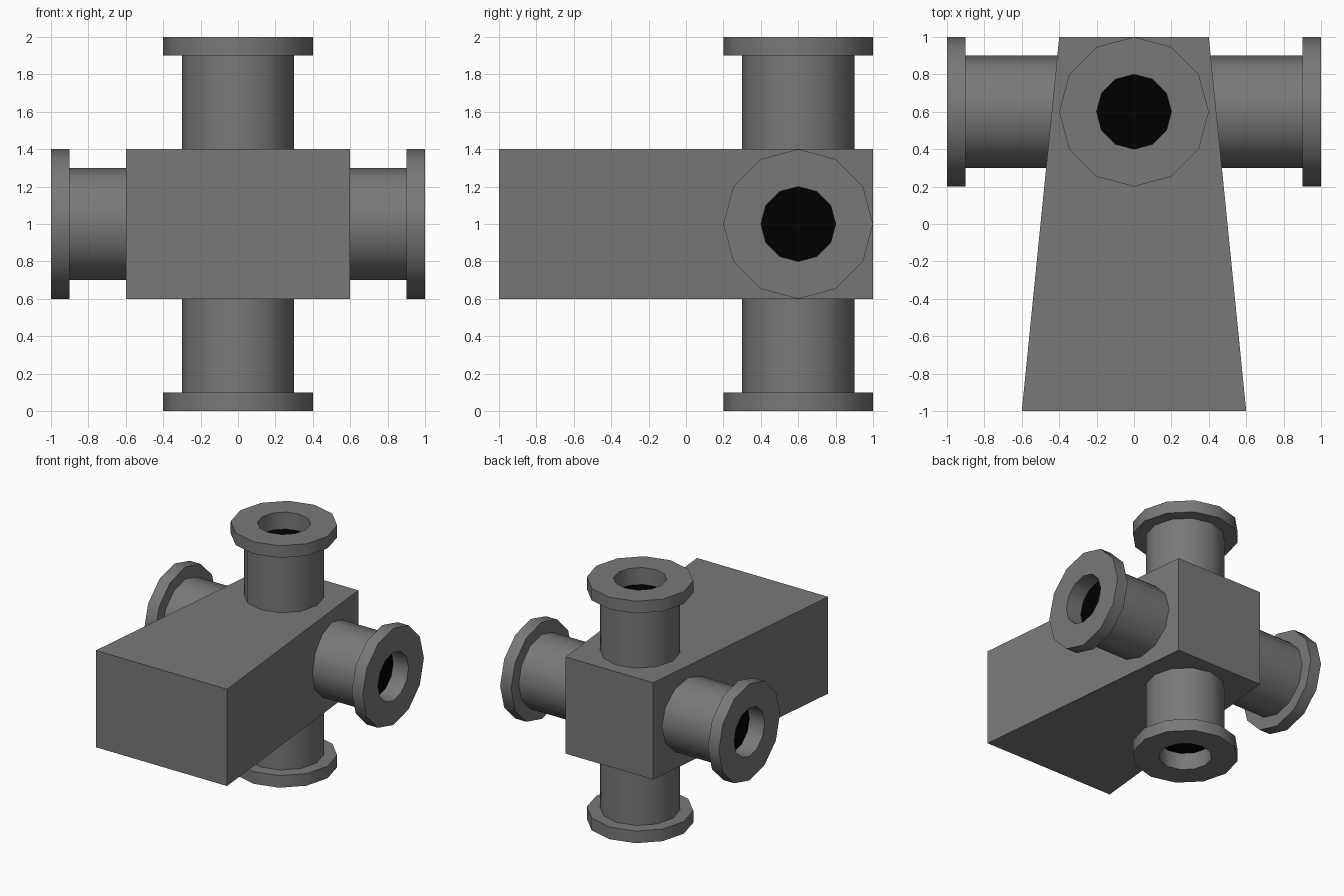
import bpy, bmesh, math
from mathutils import Matrix, Vector

if "Cube" in bpy.data.objects:
    bpy.data.objects.remove(bpy.data.objects["Cube"])

SIDES = 12
CENTRE = Vector((0, 0.6, 1.0))   # where the pipes cross


def material(name, value):
    m = bpy.data.materials.new(name)
    m.diffuse_color = (value, value, value, 1)
    m.use_nodes = True
    m.node_tree.nodes["Principled BSDF"].inputs["Base Color"].default_value = m.diffuse_color
    return m


grey = material("mid_grey", 0.19)
black = material("black", 0.0)


def finish(name, bm, mats, matrix=None, smooth=False):
    bmesh.ops.recalc_face_normals(bm, faces=bm.faces)
    me = bpy.data.meshes.new(name)
    bm.to_mesh(me)
    bm.free()
    if matrix:
        me.transform(matrix)
    for m in mats:
        me.materials.append(m)
    ob = bpy.data.objects.new(name, me)
    bpy.context.collection.objects.link(ob)
    if smooth:
        bpy.ops.object.select_all(action='DESELECT')
        ob.select_set(True)
        bpy.context.view_layer.objects.active = ob
        bpy.ops.object.shade_smooth_by_angle(angle=math.radians(40))
    return ob


def ring(bm, r, z):
    return [bm.verts.new((r * math.cos(2 * math.pi * i / SIDES),
                          r * math.sin(2 * math.pi * i / SIDES), z)) for i in range(SIDES)]


def bridge(bm, a, b):
    for i in range(SIDES):
        j = (i + 1) % SIDES
        bm.faces.new((a[i], a[j], b[j], b[i]))


# Tapered body, narrower at the back
bm = bmesh.new()
bmesh.ops.create_cube(bm, size=1)
for v in bm.verts:
    half = 0.6 if v.co.y < 0 else 0.4
    v.co = (math.copysign(half, v.co.x), math.copysign(1, v.co.y), 1 + 0.8 * v.co.z)
finish("body", bm, [grey])

# Four flanged pipes: neck, flange, bore and dark bore floor in one profile
PROFILE = ((0.3, 0.38), (0.3, 0.9), (0.4, 0.9), (0.4, 1.0), (0.2, 1.0), (0.2, 0.86))
for name, turn in (("top_pipe", 0), ("right_pipe", 90),
                   ("bottom_pipe", 180), ("left_pipe", 270)):
    bm = bmesh.new()
    loops = [ring(bm, r, z) for r, z in PROFILE]
    for a, b in zip(loops, loops[1:]):
        bridge(bm, a, b)
    bm.faces.new(loops[0])
    bm.faces.new(loops[-1]).material_index = 1
    mat = Matrix.Translation(CENTRE) @ Matrix.Rotation(math.radians(turn), 4, 'Y')
    finish(name, bm, [grey, black], mat, True)
